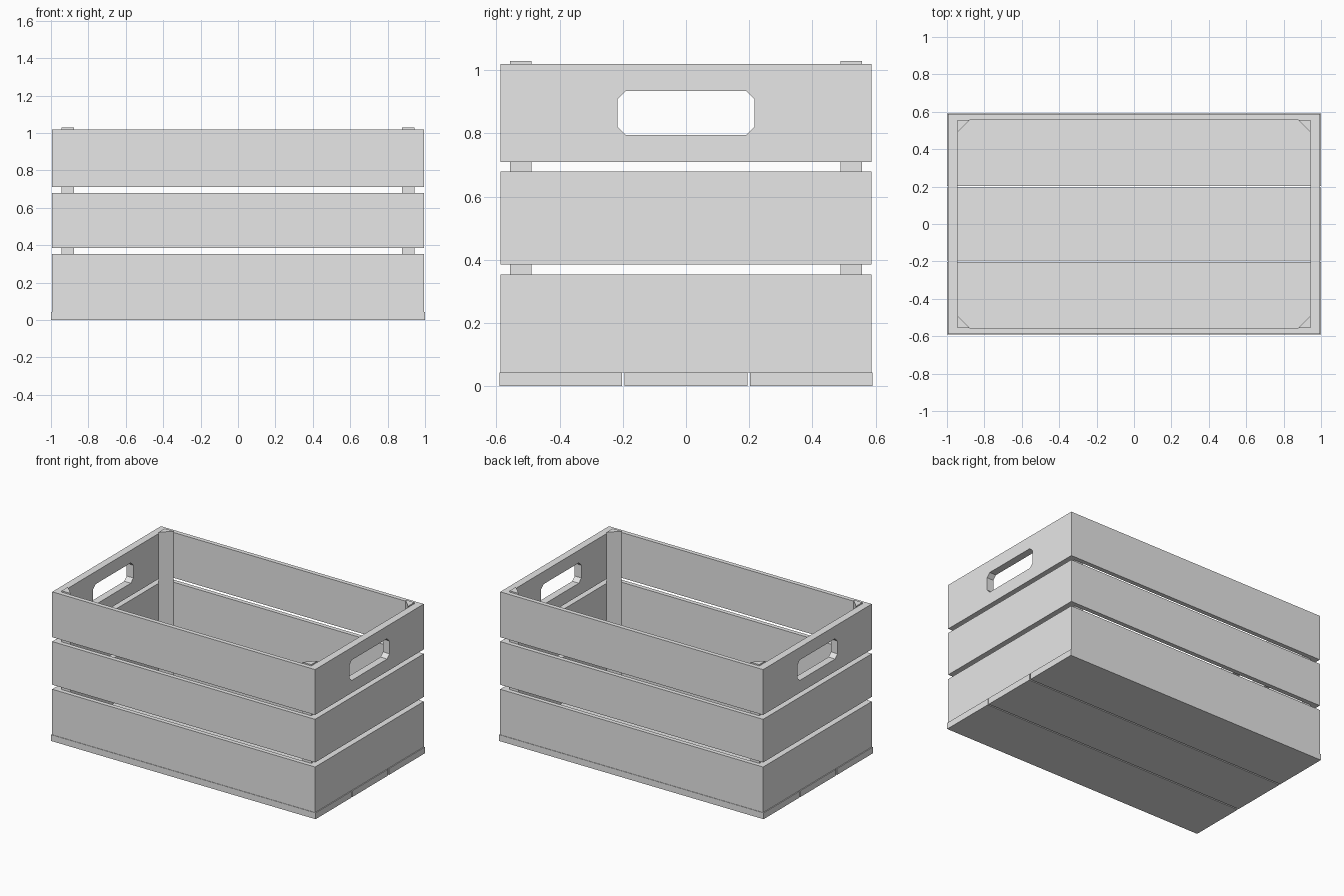
import bpy, bmesh
from mathutils import Vector

if "Cube" in bpy.data.objects:
    bpy.data.objects.remove(bpy.data.objects["Cube"])

wood = bpy.data.materials.new("pale_grey")
wood.diffuse_color = (0.8, 0.8, 0.8, 1)
wood.use_nodes = True
wood.node_tree.nodes["Principled BSDF"].inputs["Base Color"].default_value = wood.diffuse_color


def make_object(name, bm):
    bmesh.ops.recalc_face_normals(bm, faces=bm.faces)
    mesh = bpy.data.meshes.new(name)
    bm.to_mesh(mesh)
    bm.free()
    mesh.materials.append(wood)
    ob = bpy.data.objects.new(name, mesh)
    bpy.context.collection.objects.link(ob)
    return ob


def prism(name, points, offset):
    """Extrude a closed outline of 3D points along offset."""
    bm = bmesh.new()
    face = bm.faces.new([bm.verts.new(p) for p in points])
    ext = bmesh.ops.extrude_face_region(bm, geom=[face])
    moved = [g for g in ext["geom"] if isinstance(g, bmesh.types.BMVert)]
    bmesh.ops.translate(bm, vec=Vector(offset), verts=moved)
    return make_object(name, bm)


def rect(hx, hy, z):
    return [(-hx, -hy, z), (hx, -hy, z), (hx, hy, z), (-hx, hy, z)]


OUT_X, OUT_Y = 0.994, 0.587
IN_X, IN_Y = 0.944, 0.557


def slat_row(name, z0, z1):
    """One row of boards running round the crate."""
    bm = bmesh.new()
    loops = [[bm.verts.new(p) for p in rect(hx, hy, z)]
             for hx, hy, z in ((OUT_X, OUT_Y, z0), (OUT_X, OUT_Y, z1),
                               (IN_X, IN_Y, z1), (IN_X, IN_Y, z0))]
    for a, b in zip(loops, loops[1:] + loops[:1]):
        for i in range(4):
            j = (i + 1) % 4
            bm.faces.new((a[i], a[j], b[j], b[i]))
    return make_object(name, bm)


# Three rows of side boards
slat_row("lower_slats", 0.043, 0.354)
slat_row("middle_slats", 0.385, 0.68)
top = slat_row("upper_slats", 0.71, 1.02)

# Hand holes through both ends
hy, z0, z1, c = 0.217, 0.795, 0.934, 0.026
outline = [(-hy + c, z0), (hy - c, z0), (hy, z0 + c), (hy, z1 - c),
           (hy - c, z1), (-hy + c, z1), (-hy, z1 - c), (-hy, z0 + c)]
cutter = prism("hand_hole_cutter", [(-1.2, y, z) for y, z in outline], (2.4, 0, 0))
cutter.hide_render = True
mod = top.modifiers.new("hand_holes", 'BOOLEAN')
mod.operation = 'DIFFERENCE'
mod.solver = 'EXACT'
mod.object = cutter
bpy.context.view_layer.objects.active = top
bpy.ops.object.modifier_apply(modifier=mod.name)
bpy.data.objects.remove(cutter)

# Three floor boards with narrow gaps
for name, y0, y1 in (("front_floor_board", -0.59, -0.203),
                     ("middle_floor_board", -0.194, 0.194),
                     ("back_floor_board", 0.203, 0.59)):
    prism(name, [(-1, y0, 0), (1, y0, 0), (1, y1, 0), (-1, y1, 0)], (0, 0, 0.043))

# Triangular corner posts
for sx, xname in ((-1, "left"), (1, "right")):
    for sy, yname in ((-1, "front"), (1, "back")):
        tri = [(sx * IN_X, sy * IN_Y, 0.043),
               (sx * (IN_X - 0.068), sy * IN_Y, 0.043),
               (sx * IN_X, sy * (IN_Y - 0.068), 0.043)]
        prism(f"{yname}_{xname}_corner_post", tri, (0, 0, 0.986))
